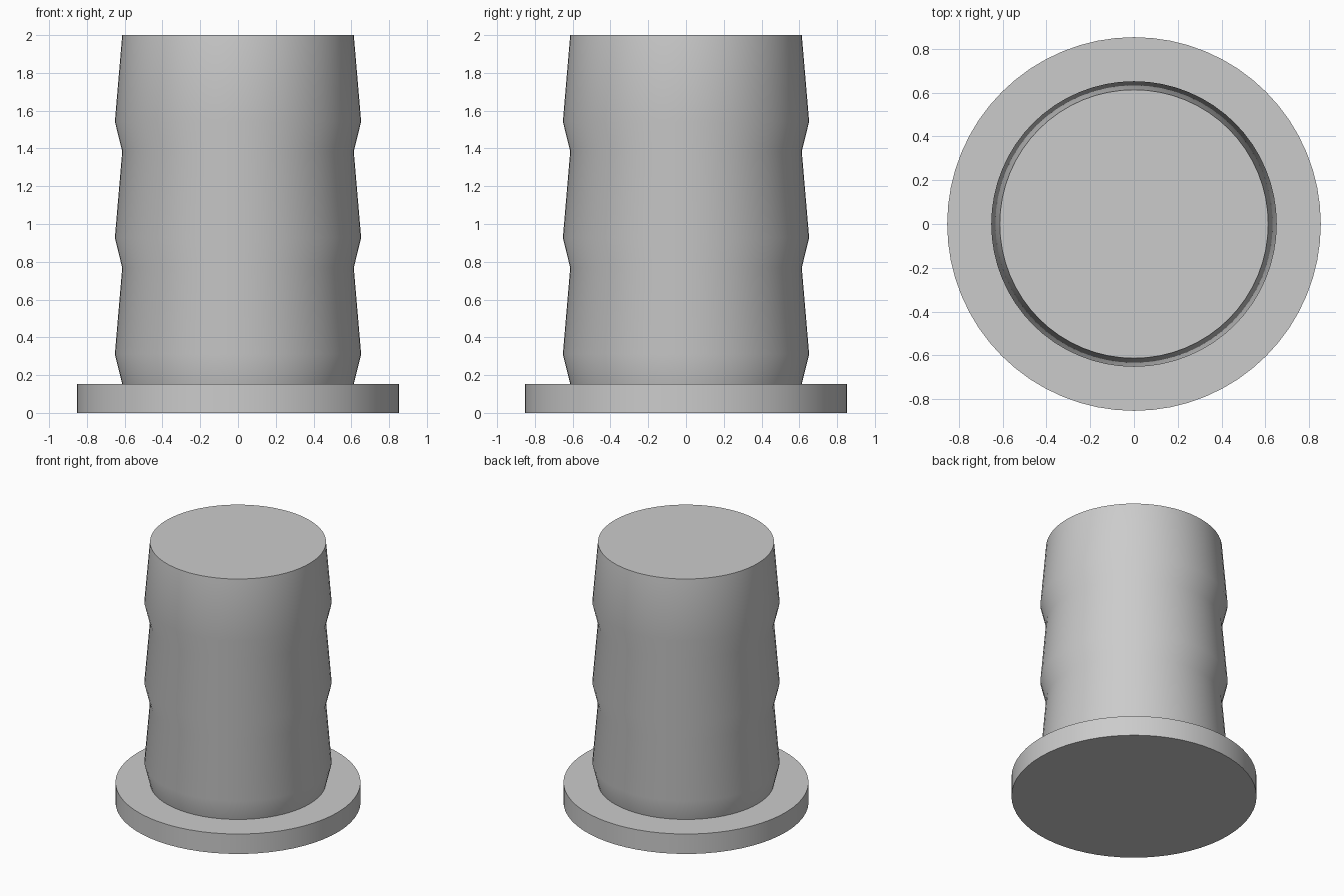
import bpy
import bmesh
from math import cos, sin, tau, radians

SEGMENTS = 64

old = bpy.data.objects.get("Cube")
if old:
    bpy.data.objects.remove(old, do_unlink=True)

# Plain grey for the whole plug
grey = bpy.data.materials.new("plain grey")
grey.use_nodes = True
colour = (0.6, 0.6, 0.6, 1)
grey.diffuse_color = colour
grey.node_tree.nodes["Principled BSDF"].inputs["Base Color"].default_value = colour


def lathe(name, profile):
    """Turn a (radius, height) profile, listed bottom up, into a capped solid."""
    bm = bmesh.new()
    rings = [[bm.verts.new((r * cos(tau * i / SEGMENTS), r * sin(tau * i / SEGMENTS), z))
              for i in range(SEGMENTS)] for r, z in profile]
    for low, high in zip(rings, rings[1:]):
        for i in range(SEGMENTS):
            j = (i + 1) % SEGMENTS
            bm.faces.new((low[i], low[j], high[j], high[i]))
    bm.faces.new(rings[0][::-1])
    bm.faces.new(rings[-1])
    mesh = bpy.data.meshes.new(name)
    bm.to_mesh(mesh)
    bm.free()
    mesh.materials.append(grey)
    obj = bpy.data.objects.new(name, mesh)
    bpy.context.collection.objects.link(obj)
    bpy.ops.object.select_all(action="DESELECT")
    obj.select_set(True)
    bpy.context.view_layer.objects.active = obj
    bpy.ops.object.shade_smooth_by_angle(angle=radians(30))
    return obj


# Base flange, with the barbed stem rising from its top
FLANGE_TOP, NECK, BARB = 0.153, 0.613, 0.652
PITCH, FLARE = 0.6157, 0.158

profile = [(0.853, 0), (0.853, FLANGE_TOP), (NECK, FLANGE_TOP)]
for k in range(3):
    bottom = FLANGE_TOP + k * PITCH
    profile += [(BARB, bottom + FLARE), (NECK, bottom + PITCH)]
lathe("barbed_plug", profile)
